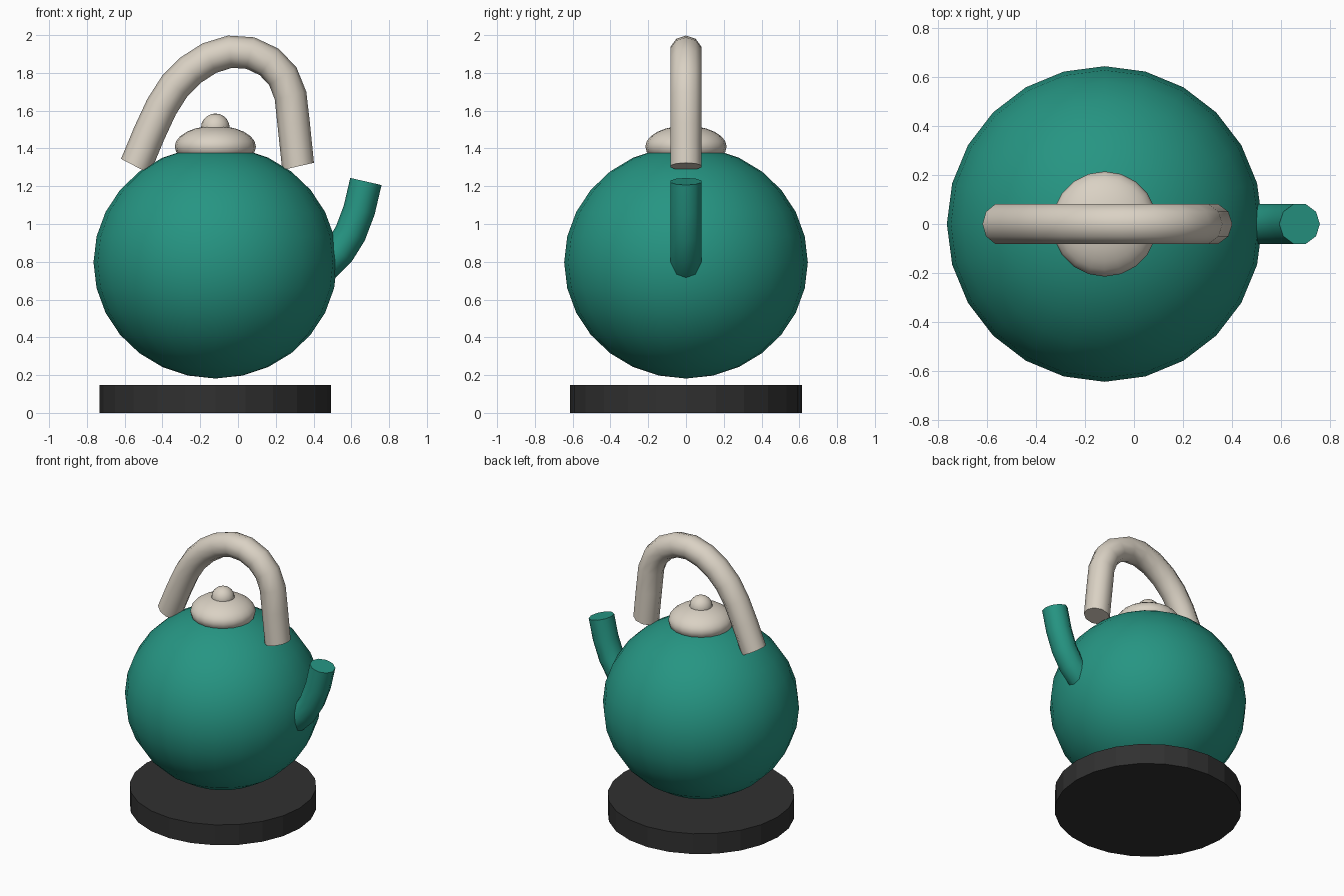
import bpy, bmesh, math
from mathutils import Vector

cube = bpy.data.objects.get("Cube")
if cube:
    bpy.data.objects.remove(cube, do_unlink=True)

AXIS_X = -0.12   # the pot's vertical axis


def material(name, rgb):
    mat = bpy.data.materials.new(name)
    mat.use_nodes = True
    mat.diffuse_color = (*rgb, 1)
    mat.node_tree.nodes["Principled BSDF"].inputs["Base Color"].default_value = (*rgb, 1)
    return mat


teal = material("teal enamel", (0.019, 0.30, 0.225))
cream = material("cream", (0.70, 0.64, 0.55))
charcoal = material("charcoal", (0.03, 0.03, 0.03))


def finish(name, bm, mat, location=(0, 0, 0), scale=(1, 1, 1), smooth=True):
    bmesh.ops.recalc_face_normals(bm, faces=bm.faces)
    mesh = bpy.data.meshes.new(name)
    bm.to_mesh(mesh)
    bm.free()
    mesh.materials.append(mat)
    obj = bpy.data.objects.new(name, mesh)
    obj.location, obj.scale = location, scale
    bpy.context.collection.objects.link(obj)
    if smooth:
        bpy.ops.object.select_all(action="DESELECT")
        obj.select_set(True)
        bpy.context.view_layer.objects.active = obj
        bpy.ops.object.shade_smooth_by_angle(angle=math.radians(50))
    return obj


def ball(name, mat, z, radius, height, segments, rings):
    bm = bmesh.new()
    bmesh.ops.create_uvsphere(bm, u_segments=segments, v_segments=rings, radius=1)
    return finish(name, bm, mat, (AXIS_X, 0, z), (radius, radius, height))


def tube(name, mat, path, radius, first=None, last=None, sides=10):
    """Capped round tube along a path of (x, z) points, with optional end directions."""
    pts = [Vector((x, 0, z)) for x, z in path]
    bm = bmesh.new()
    rings = []
    for i, p in enumerate(pts):
        before = (p - pts[i - 1]).normalized() if i else Vector()
        after = (pts[i + 1] - p).normalized() if i < len(pts) - 1 else Vector()
        along = before + after
        if i == 0 and first:
            along = Vector((first[0], 0, first[1]))
        if i == len(pts) - 1 and last:
            along = Vector((last[0], 0, last[1]))
        along.normalize()
        out = Vector((along.z, 0, -along.x))
        ring = []
        for k in range(sides):
            a = math.tau * k / sides
            ring.append(bm.verts.new(p + radius * (out * math.cos(a) + Vector((0, math.sin(a), 0)))))
        rings.append(ring)
    for lower, upper in zip(rings, rings[1:]):
        for k in range(sides):
            n = (k + 1) % sides
            bm.faces.new((lower[k], lower[n], upper[n], upper[k]))
    bm.faces.new(rings[0])
    bm.faces.new(rings[-1])
    return finish(name, bm, mat)


# Round body, lid and knob
ball("body", teal, 0.797, 0.645, 0.615, 24, 14)
ball("lid", cream, 1.41, 0.215, 0.11, 20, 12)
ball("lid_knob", cream, 1.51, 0.076, 0.075, 16, 10)

# Arched handle
tube("handle", cream,
     [(-0.543, 1.305), (-0.47, 1.48), (-0.405, 1.62), (-0.335, 1.73), (-0.25, 1.815),
      (-0.152, 1.878), (-0.043, 1.912), (0.065, 1.905), (0.165, 1.858), (0.237, 1.783),
      (0.278, 1.68), (0.295, 1.528), (0.318, 1.305)],
     0.086, first=(0.46, 0.88), last=(0.22, -0.97))

# Curved spout
tube("spout", teal,
     [(0.38, 0.73), (0.46, 0.78), (0.535, 0.853), (0.595, 0.95), (0.642, 1.075), (0.677, 1.225)],
     0.085, last=(0.22, 0.97))

# Flat stand disc
bm = bmesh.new()
bmesh.ops.create_cone(bm, cap_ends=True, segments=24, radius1=0.613, radius2=0.613, depth=0.147)
finish("stand", bm, charcoal, (AXIS_X, 0, 0.0735), smooth=False)
